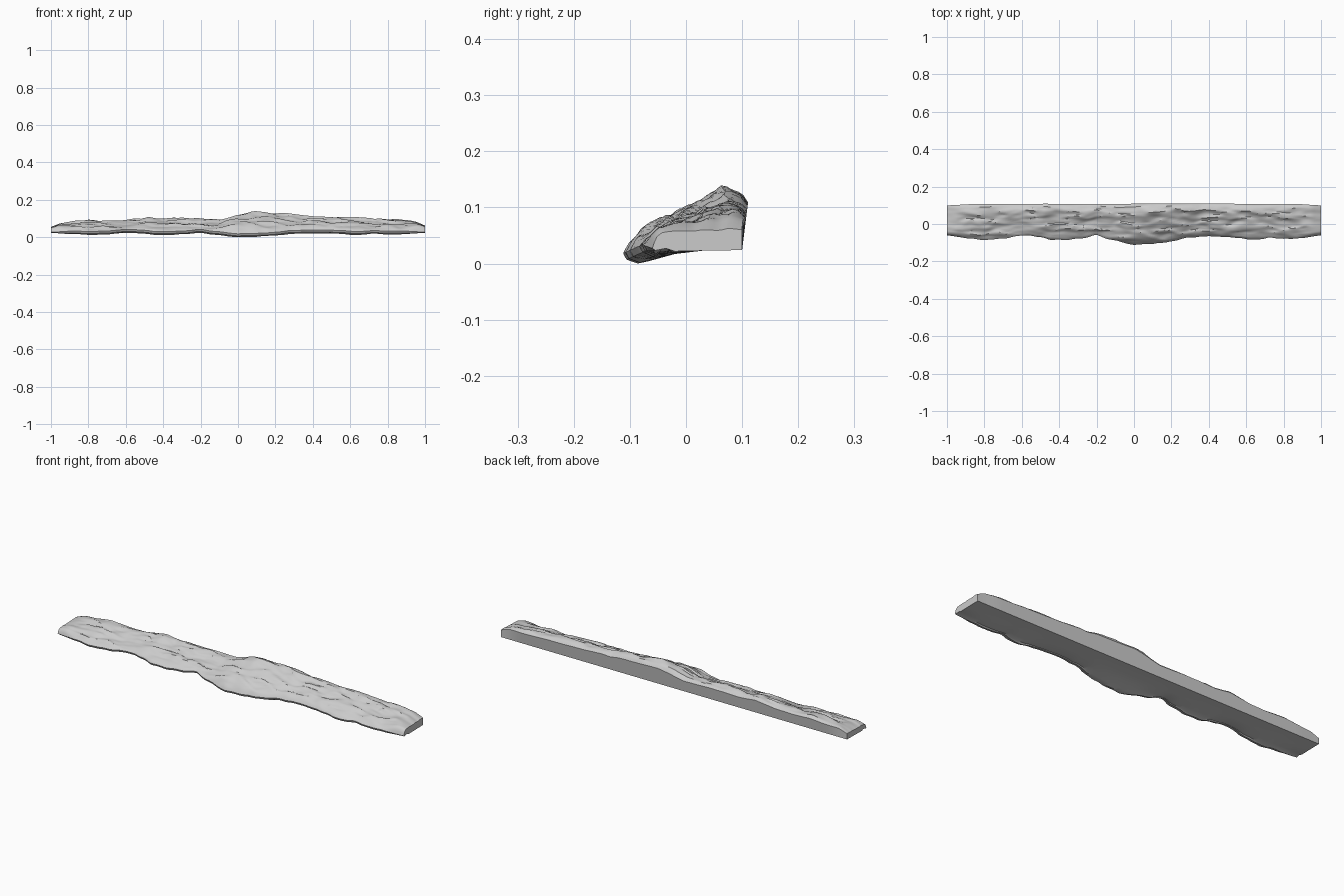
import bpy, bmesh
from mathutils import Vector, noise

if "Cube" in bpy.data.objects:
    bpy.data.objects.remove(bpy.data.objects["Cube"])


def lerp_table(table, v):
    # piecewise linear lookup in a list of (key, value)
    if v <= table[0][0]:
        return table[0][1]
    for (a, p), (b, q) in zip(table, table[1:]):
        if v <= b:
            return p + (q - p) * (v - a) / (b - a)
    return table[-1][1]


# crest height along the length
CREST = [(-1, .056), (-.95, .077), (-.9, .084), (-.8, .098), (-.7, .09), (-.6, .09),
         (-.48, .112), (-.4, .1), (-.3, .103), (-.2, .1), (-.08, .1), (0, .125),
         (.07, .14), (.2, .131), (.3, .126), (.35, .114), (.4, .118), (.5, .11),
         (.7, .105), (.8, .1), (.9, .095), (.95, .085), (1, .063)]
# front edge along the length
FRONT = [(-1, -.06), (-.9, -.075), (-.8, -.087), (-.7, -.077), (-.6, -.06), (-.5, -.07),
         (-.45, -.082), (-.35, -.086), (-.25, -.07), (-.2, -.06), (-.1, -.09), (0, -.112),
         (.1, -.105), (.2, -.095), (.3, -.07), (.4, -.065), (.5, -.07), (.65, -.084),
         (.72, -.074), (.8, -.08), (.9, -.075), (1, -.06)]
# height fraction from front edge to back edge: mid-length and at the cut ends
SLOPE = [(0, 0), (.05, .16), (.14, .34), (.28, .5), (.46, .65), (.6, .8),
         (.8, 1), (.93, .92), (1, .75)]
END = [(0, .1), (.04, .6), (.12, .85), (.3, .9), (.6, .93), (.9, 1), (1, .96)]
NX, NT = 170, 26


def section(x):
    e = max(0.0, (abs(x) - .86) / .14)
    e = e * e * (3 - 2 * e)
    yf = lerp_table(FRONT, x) + .006 * (1 - e) * noise.noise(Vector((x * 17, 3, 0)))
    lip = min(.024, max(.001, .024 + (yf + .062) * .46))
    z0 = lip + .018 * (1 - e)
    pts = []
    # weathered upper surface
    for j in range(NT + 1):
        t = (j / NT) ** 1.15
        top = lerp_table(CREST, x + .5 * (.065 - (yf + t * (.1 - yf))) * (1 - abs(x)))
        f = (1 - e) * lerp_table(SLOPE, t) + e * lerp_table(END, t)
        z = z0 + (top - z0) * f
        yb = .1 + .01 * max(0, (z - .025) / .08) * (1 - e)
        y = yf + t * (yb - yf)
        mask = min(1, t * 6) * min(1, (1 - t) * 5) * (1 - .8 * e)
        # long layered ledges plus broad lumps
        n = noise.noise(Vector((x * 7, y * 38 + x * 2, 1.7)))
        n2 = noise.noise(Vector((x * 16, y * 45, 8.1)))
        ledge = max(-.5, min(.5, n * 3.5))
        z += mask * (.0075 * ledge + .006 * n2 - .001)
        y += mask * .008 * noise.noise(Vector((x * 12, y * 30, 5.3)))
        pts.append((x, y, z))
    # flat back foot, flat base and drooping front lip
    w = .006 * (1 - e) * noise.noise(Vector((x * 9, 0, 4)))
    pts += [(x, .1, .025), (x, .03, .024), (x, -.02, .6 * .022 + .4 * max(lip, .012)),
            (x, yf * .6, lip + .004), (x, yf + .022 * (1 - e) + .004, max(0, lip + w * .5)),
            (x, yf + .006, lip + .007 * (1 - e))]
    return pts


# rock ledge: loft of all sections with cut ends
bm = bmesh.new()
rings = [[bm.verts.new(p) for p in section(-1 + 2 * i / NX)] for i in range(NX + 1)]
for a, b in zip(rings, rings[1:]):
    for k in range(len(a)):
        m = (k + 1) % len(a)
        bm.faces.new((a[k], a[m], b[m], b[k]))
bm.faces.new(rings[0])
bm.faces.new(rings[-1][::-1])
bmesh.ops.recalc_face_normals(bm, faces=bm.faces)
low = min(v.co.z for v in bm.verts)
bmesh.ops.translate(bm, verts=bm.verts, vec=(0, 0, -low))
mesh = bpy.data.meshes.new("rock_ledge")
bm.to_mesh(mesh)
bm.free()
ledge_obj = bpy.data.objects.new("rock_ledge", mesh)
bpy.context.collection.objects.link(ledge_obj)
bpy.context.view_layer.objects.active = ledge_obj
ledge_obj.select_set(True)
bpy.ops.object.shade_smooth_by_angle(angle=0.6)
